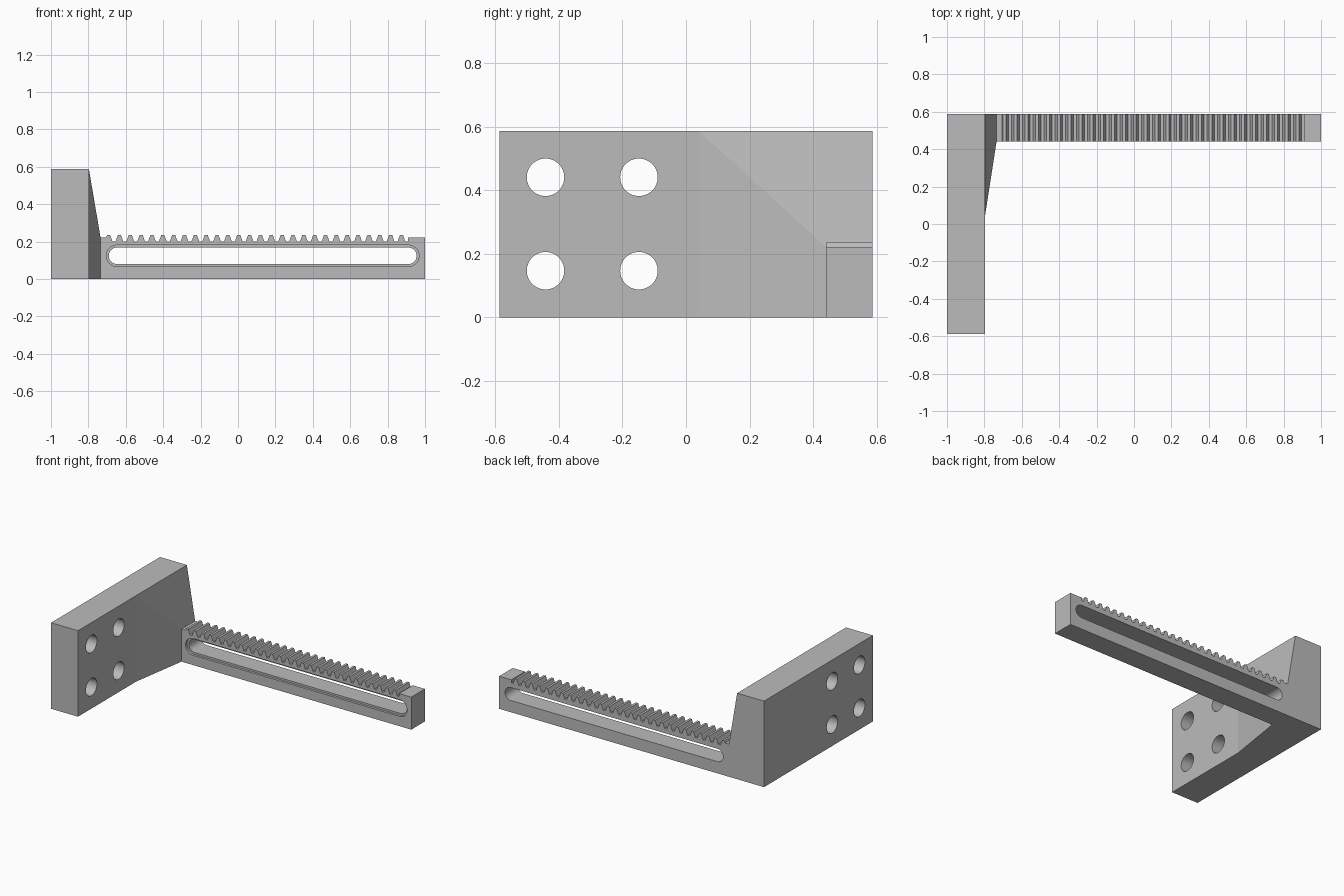
import bpy, bmesh, math

if "Cube" in bpy.data.objects:
    bpy.data.objects.remove(bpy.data.objects["Cube"])

grey = bpy.data.materials.new("plain grey")
grey.diffuse_color = (0.5, 0.5, 0.5, 1)
grey.use_nodes = True
grey.node_tree.nodes["Principled BSDF"].inputs["Base Color"].default_value = grey.diffuse_color

X0, XP, XG, X1 = -1.0, -0.797, -0.735, 1.0   # plate back, plate face, gusset end, arm tip
YF, YA, YB = -0.587, 0.44, 0.587             # plate front, arm front, back
H, HA = 0.587, 0.222                         # plate height, arm height


def finish(name, bm):
    bmesh.ops.recalc_face_normals(bm, faces=bm.faces)
    me = bpy.data.meshes.new(name)
    bm.to_mesh(me)
    bm.free()
    me.materials.append(grey)
    ob = bpy.data.objects.new(name, me)
    bpy.context.collection.objects.link(ob)
    return ob


def prism(name, profile, axis, lo, hi):
    """Extrude a (horizontal, z) profile along x or y."""
    bm = bmesh.new()
    put = (lambda a, b, t: (t, a, b)) if axis == "x" else (lambda a, b, t: (a, t, b))
    rings = [[bm.verts.new(put(a, b, t)) for a, b in profile] for t in (lo, hi)]
    n = len(profile)
    for ring in rings:
        bm.faces.new(ring)
    for i in range(n):
        j = (i + 1) % n
        bm.faces.new((rings[0][i], rings[0][j], rings[1][j], rings[1][i]))
    return finish(name, bm)


def stadium(a0, a1, z, r, steps=24):
    """Outline with round ends centred on a0 and a1; a circle if they match."""
    pts = []
    for centre, start in ((a1, -math.pi / 2), (a0, math.pi / 2)):
        count = steps if a0 == a1 else steps + 1
        for i in range(count):
            t = start + math.pi * i / steps
            pts.append((centre + r * math.cos(t), z + r * math.sin(t)))
    return pts


def cut(ob, cutters):
    bpy.context.view_layer.objects.active = ob
    for c in cutters:
        mod = ob.modifiers.new("cut", "BOOLEAN")
        mod.operation = "DIFFERENCE"
        mod.solver = "EXACT"
        mod.object = c
        bpy.ops.object.modifier_apply(modifier=mod.name)
        bpy.data.objects.remove(c)
    bpy.ops.object.select_all(action="DESELECT")
    ob.select_set(True)
    bpy.ops.object.shade_smooth_by_angle(angle=math.radians(30))


# Mounting plate with four bolt holes
plate = prism("mounting_plate", [(YF, 0), (YB, 0), (YB, H), (YF, H)], "x", X0, XP)
cut(plate, [prism("bolt_hole_cutter", stadium(y, y, z, 0.059), "x", X0 - 0.1, XP + 0.1)
            for y in (-0.442, -0.148) for z in (0.147, 0.441)])

# Tapered gusset spreading from the arm root onto the plate
bm = bmesh.new()
for x, y, h in ((XP, 0.04, H), (XG, YA, HA)):
    for yy in (y, YB):
        for z in (0, h):
            bm.verts.new((x, yy, z))
bmesh.ops.convex_hull(bm, input=bm.verts)
bmesh.ops.dissolve_limit(bm, angle_limit=0.005, verts=bm.verts, edges=bm.edges)
finish("gusset", bm)

# Arm with rack teeth along the top
PITCH, TEETH, FIRST = 0.058, 28, -0.692
ROOT, TIP = 0.2, 0.236
profile = [(XG, 0), (XG, HA), (FIRST - 0.013, HA)]
for i in range(TEETH):
    c = FIRST + i * PITCH
    if i:
        profile.append((c - 0.021, ROOT))
    profile += [(c - 0.008, TIP), (c + 0.008, TIP), (c + 0.021, ROOT)]
profile += [(0.908, ROOT), (0.908, HA), (X1, HA), (X1, 0)]
arm = prism("rack_arm", profile, "y", YA, YB)

# Long slot, with a shallow wider recess on the front face
S0, S1, SZ = -0.647, 0.911, 0.124
cut(arm, [prism("slot_cutter", stadium(S0, S1, SZ, 0.044), "y", YA - 0.1, YB + 0.1),
          prism("recess_cutter", stadium(S0, S1, SZ, 0.057), "y", YA - 0.1, YA + 0.016)])
